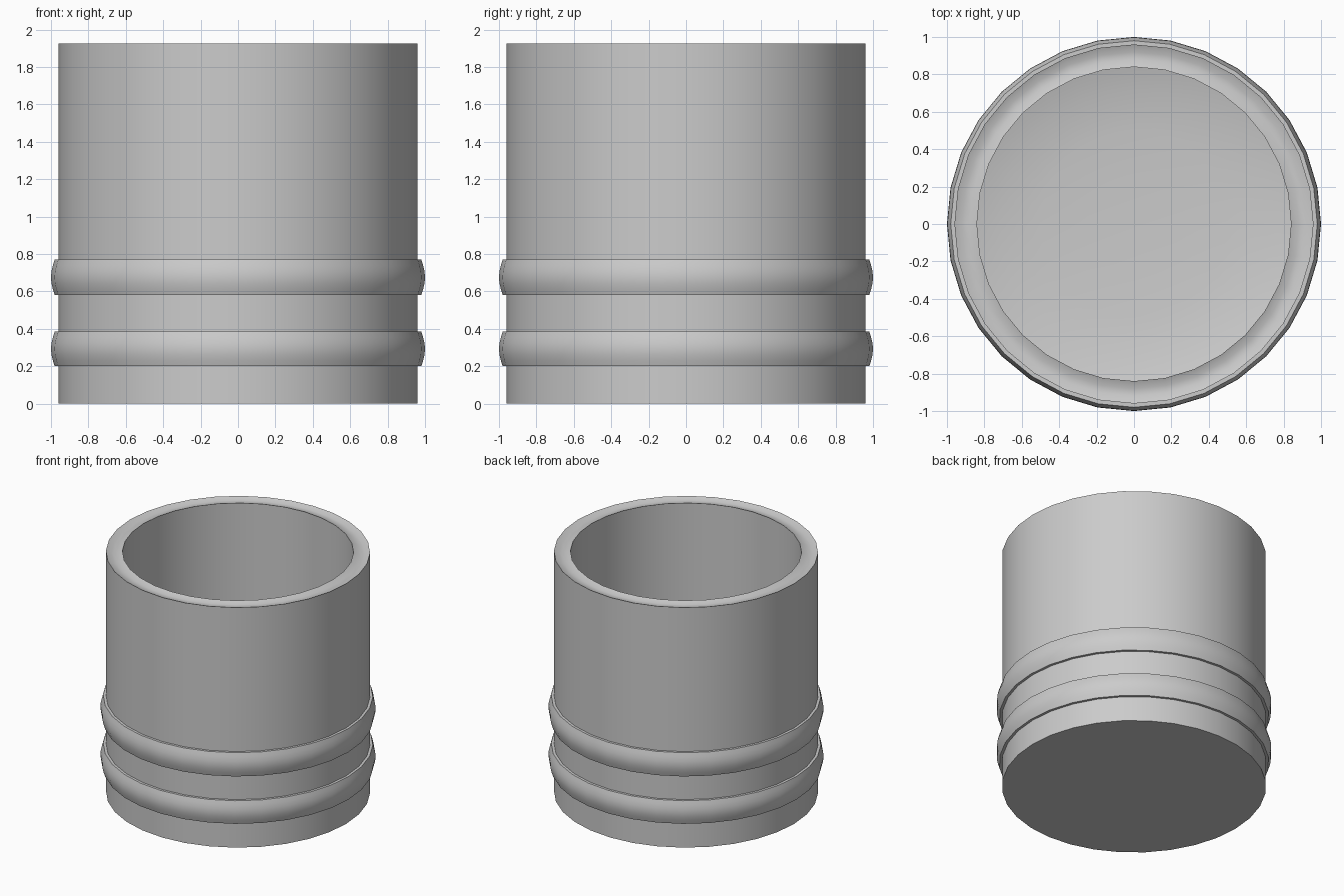
import bpy, bmesh, math

if "Cube" in bpy.data.objects:
    bpy.data.objects.remove(bpy.data.objects["Cube"])

SIDES = 32


def lathe(name, profile):
    """Spin (radius, z) points around z; radius 0 makes a pole."""
    bm = bmesh.new()
    verts = [bm.verts.new((r, 0, z)) for r, z in profile]
    edges = [bm.edges.new(pair) for pair in zip(verts, verts[1:])]
    bmesh.ops.spin(bm, geom=verts + edges, cent=(0, 0, 0), axis=(0, 0, 1),
                   angle=math.tau, steps=SIDES, use_duplicate=False)
    bmesh.ops.remove_doubles(bm, verts=bm.verts, dist=0.0005)
    bmesh.ops.recalc_face_normals(bm, faces=bm.faces)
    mesh = bpy.data.meshes.new(name)
    bm.to_mesh(mesh)
    bm.free()
    ob = bpy.data.objects.new(name, mesh)
    bpy.context.collection.objects.link(ob)
    bpy.ops.object.select_all(action='DESELECT')
    ob.select_set(True)
    bpy.context.view_layer.objects.active = ob
    bpy.ops.object.shade_smooth_by_angle(angle=math.radians(30))
    return ob


# Cup: outer wall, shallow grooved rim, inner wall and dished floor
TOP = 1.925
lathe("cup_body", [
    (0, 0), (0.96, 0), (0.96, TOP),
    (0.92, TOP - 0.017), (0.88, TOP - 0.017), (0.84, TOP),
    (0.84, 0.18), (0.72, 0.15), (0.5, 0.13), (0.25, 0.12), (0, 0.118),
])

# Two raised hoops with gently bulging faces
for label, z0, z1 in (("lower", 0.20, 0.385), ("upper", 0.58, 0.77)):
    h = z1 - z0
    bulge = [(0.98 + 0.02 * math.sin(math.pi * i / 6), z0 + h * i / 6)
             for i in range(7)]
    lathe(label + "_hoop", [(0.95, z0)] + bulge + [(0.95, z1), (0.95, z0)])
